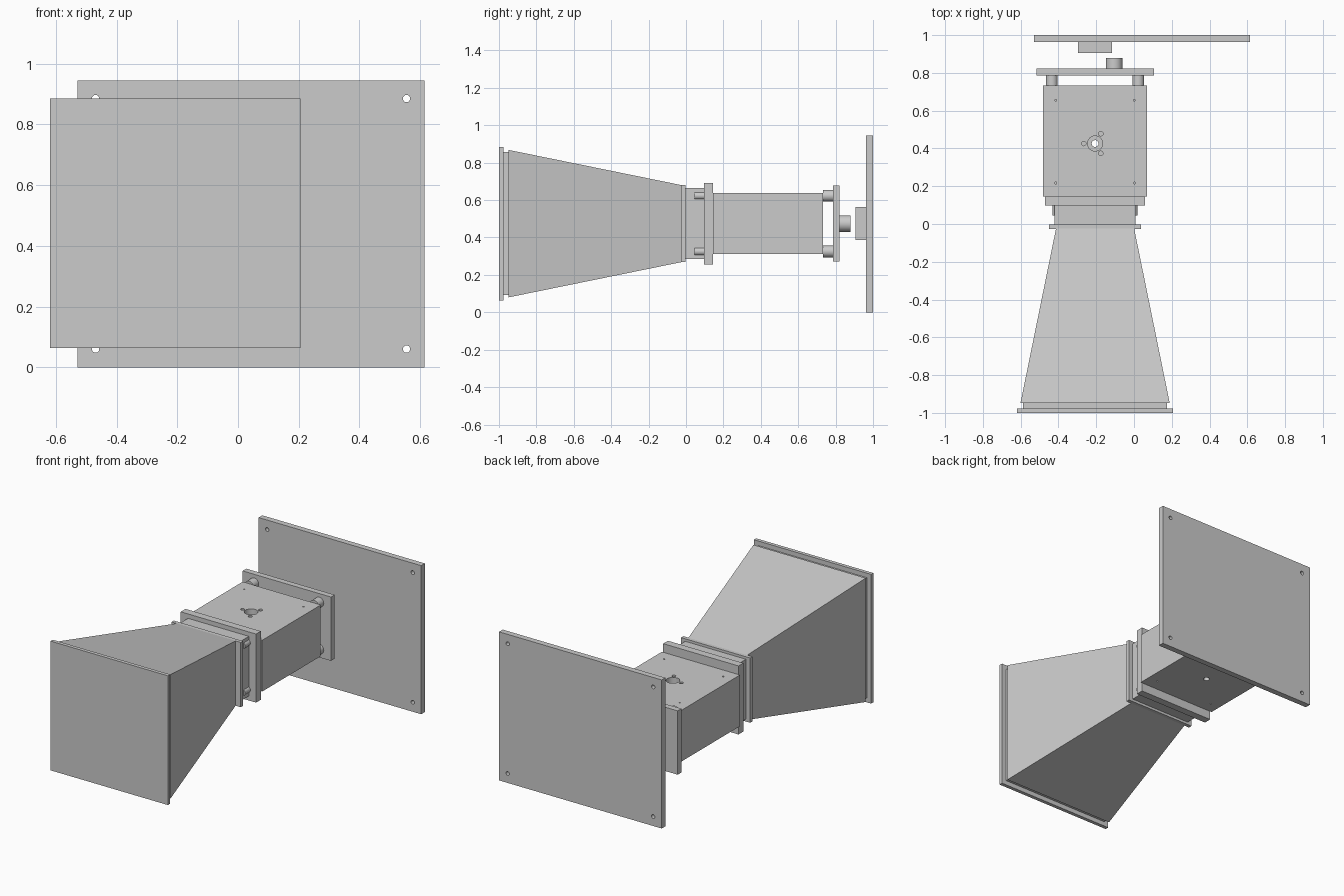
import bpy, bmesh, math
from mathutils import Vector

if "Cube" in bpy.data.objects:
    bpy.data.objects.remove(bpy.data.objects["Cube"])

CX, CZ = -0.206, 0.474   # axis of the horn assembly


def add_object(name, bm):
    bmesh.ops.recalc_face_normals(bm, faces=bm.faces)
    mesh = bpy.data.meshes.new(name)
    bm.to_mesh(mesh)
    bm.free()
    obj = bpy.data.objects.new(name, mesh)
    bpy.context.collection.objects.link(obj)
    return obj


def frustum(name, y0, w0, h0, y1, w1, h1, cx=CX, cz=CZ):
    """Rectangular section w0 x h0 at y0 lofted to w1 x h1 at y1."""
    bm = bmesh.new()
    bmesh.ops.create_cube(bm, size=1)
    for v in bm.verts:
        y, w, h = (y0, w0, h0) if v.co.y < 0 else (y1, w1, h1)
        v.co = (cx + v.co.x * w, y, cz + v.co.z * h)
    return add_object(name, bm)


def block(name, y0, y1, w, h, cx=CX, cz=CZ):
    return frustum(name, y0, w, h, y1, w, h, cx, cz)


def rod(name, a, b, r):
    """Cylinder from point a to point b."""
    a, b = Vector(a), Vector(b)
    bm = bmesh.new()
    bmesh.ops.create_cone(bm, cap_ends=True, segments=32, radius1=r, radius2=r,
                          depth=(b - a).length)
    bm.transform((b - a).to_track_quat('Z', 'Y').to_matrix().to_4x4())
    bmesh.ops.translate(bm, verts=bm.verts, vec=(a + b) / 2)
    for f in bm.faces:
        f.smooth = len(f.verts) == 4
    for e in bm.edges:
        e.smooth = all(len(f.verts) == 4 for f in e.link_faces)
    return add_object(name, bm)


def drill(obj, a, b, r):
    """Cut a round hole from a to b."""
    cutter = rod("cutter", a, b, r)
    cutter.hide_render = True
    mod = obj.modifiers.new("hole", 'BOOLEAN')
    mod.operation, mod.solver, mod.object = 'DIFFERENCE', 'EXACT', cutter
    bpy.context.view_layer.objects.active = obj
    bpy.ops.object.modifier_apply(modifier=mod.name)
    bpy.data.objects.remove(cutter)


def four_rods(name, dx, dz, y0, y1, r):
    for i, sx in enumerate((-1, 1)):
        for j, sz in enumerate((-1, 1)):
            x, z = CX + sx * dx, CZ + sz * dz
            rod(f"{name}_{2 * i + j + 1}", (x, y0, z), (x, y1, z), r)


# horn with front cover and rim
block("front_cover", -1.0, -0.977, 0.825, 0.822)
block("front_rim", -0.977, -0.948, 0.764, 0.764)
frustum("horn", -0.948, 0.79, 0.788, -0.025, 0.414, 0.412)
block("horn_flange", -0.026, -0.003, 0.487, 0.412)

# neck, pegs and collar
block("neck", -0.003, 0.097, 0.428, 0.38)
four_rods("neck_peg", 0.204, 0.149, 0.045, 0.097, 0.021)
block("collar", 0.097, 0.145, 0.53, 0.436)

# main box with socket and screw holes
box = block("main_box", 0.145, 0.733, 0.55, 0.326)
top, bottom, hy = CZ + 0.163, CZ - 0.163, 0.426
drill(box, (CX, hy, top - 0.04), (CX, hy, top + 0.05), 0.04)
drill(box, (CX, hy, bottom - 0.05), (CX, hy, top), 0.018)
for k in range(3):
    ang = math.pi + k * math.tau / 3
    x, y = CX + 0.06 * math.cos(ang), hy + 0.06 * math.sin(ang)
    drill(box, (x, y, top - 0.04), (x, y, top + 0.05), 0.012)
for x in (CX - 0.208, CX + 0.208):
    for y in (0.217, 0.655):
        drill(box, (x, y, top - 0.03), (x, y, top + 0.05), 0.005)
        drill(box, (x, y, bottom - 0.05), (x, y, bottom + 0.03), 0.005)

# standoffs, mounting plate and shaft
four_rods("standoff", 0.229, 0.149, 0.733, 0.785, 0.031)
block("mounting_plate", 0.785, 0.822, 0.622, 0.406)
rod("shaft", (-0.105, 0.822, CZ), (-0.105, 0.88, CZ), 0.044)

# back plate with corner holes and its boss
block("back_boss", 0.905, 0.965, 0.18, 0.175, CX, 0.475)
back = block("back_plate", 0.963, 1.0, 1.144, 0.945, 0.043, 0.4725)
for x in (-0.469, 0.555):
    for z in (0.06, 0.885):
        drill(back, (x, 0.9, z), (x, 1.1, z), 0.012)
